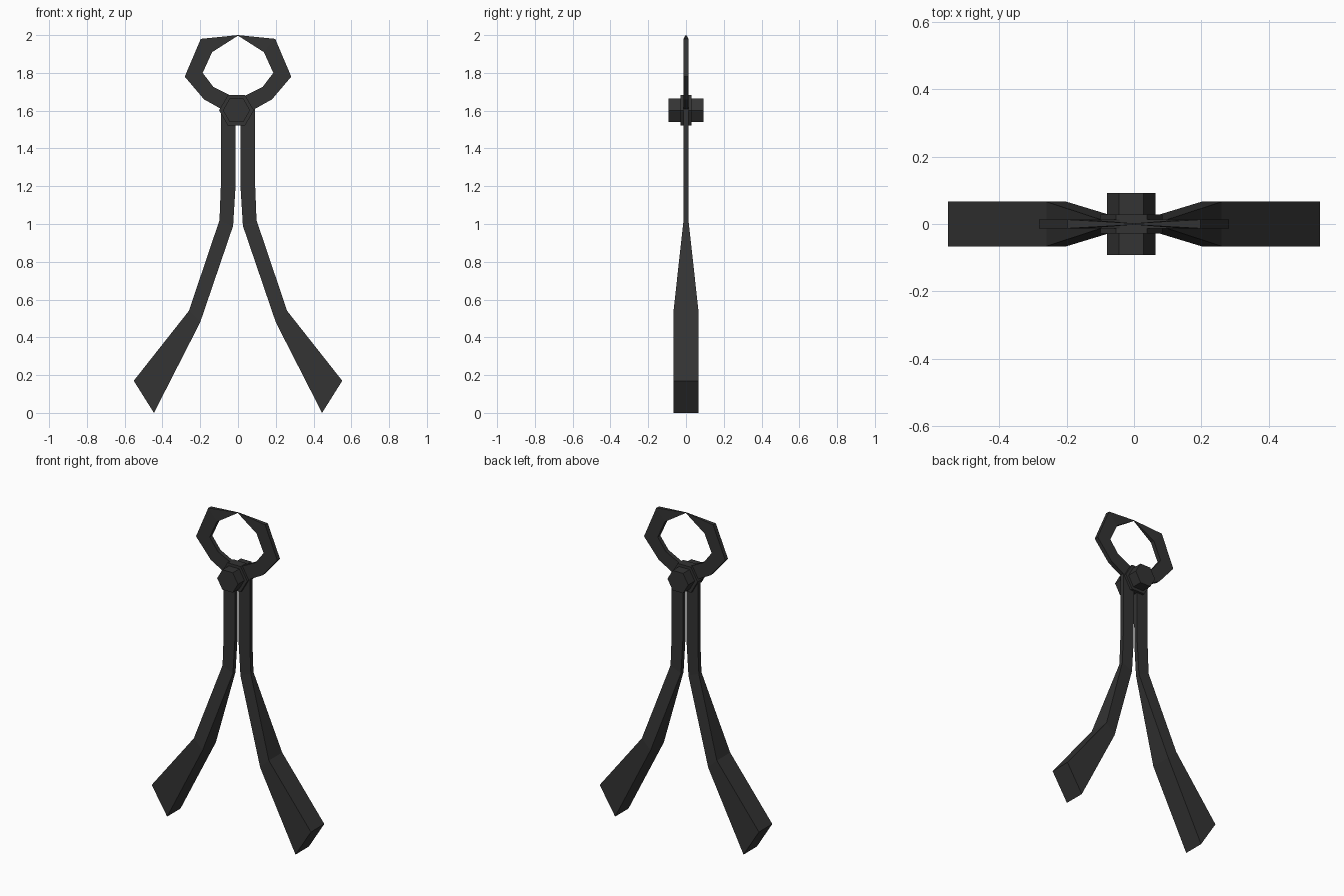
import bpy, bmesh, math
from mathutils import Matrix

old = bpy.data.objects.get("Cube")
if old:
    bpy.data.objects.remove(old, do_unlink=True)

iron = bpy.data.materials.new("dark_iron")
iron.use_nodes = True
colour = (0.033, 0.033, 0.033, 1)
iron.diffuse_color = colour
iron.node_tree.nodes["Principled BSDF"].inputs["Base Color"].default_value = colour


def finish(name, bm):
    bmesh.ops.recalc_face_normals(bm, faces=bm.faces)
    mesh = bpy.data.meshes.new(name)
    bm.to_mesh(mesh)
    bm.free()
    mesh.materials.append(iron)
    obj = bpy.data.objects.new(name, mesh)
    bpy.context.collection.objects.link(obj)
    return obj


# Arm stations from handle end to jaw tip: inner (x, z), outer (x, z), half depth
STATIONS = [
    ((0.445, 0.0), (0.552, 0.17), 0.066),
    ((0.20, 0.48), (0.26, 0.54), 0.066),
    ((0.026, 0.99), (0.098, 1.02), 0.013),
    ((0.013, 1.20), (0.091, 1.20), 0.013),
    ((0.012, 1.666), (0.091, 1.61), 0.013),
    ((0.13, 1.725), (0.18, 1.66), 0.013),
    ((0.187, 1.80), (0.282, 1.78), 0.013),
    ((0.137, 1.91), (0.197, 1.98), 0.013),
    ((0.0, 1.997), (0.0, 2.0), 0.002),
]


def arm(name, side):
    """Loft a four-sided bar through the stations."""
    bm = bmesh.new()
    rings = []
    for inner, outer, d in STATIONS:
        corners = [(inner, -d), (outer, -d), (outer, d), (inner, d)]
        rings.append([bm.verts.new((side * p[0], y, p[1])) for p, y in corners])
    for a, b in zip(rings, rings[1:]):
        for i in range(4):
            j = (i + 1) % 4
            bm.faces.new((a[i], a[j], b[j], b[i]))
    bm.faces.new(rings[0])
    bm.faces.new(rings[-1])
    return finish(name, bm)


def hexagon(name, radius, depth):
    """Six-sided prism along y with flat top and bottom."""
    bm = bmesh.new()
    spin = Matrix.Rotation(math.pi / 2, 4, "X") @ Matrix.Rotation(math.pi / 2, 4, "Z")
    bmesh.ops.create_cone(bm, cap_ends=True, segments=6, radius1=radius,
                          radius2=radius, depth=depth,
                          matrix=Matrix.Translation((-0.008, 0, 1.602)) @ spin)
    # Put corners on the x axis whichever way the primitive starts
    if max(v.co.x for v in bm.verts) + 0.008 < radius * 0.95:
        bmesh.ops.rotate(bm, verts=bm.verts, cent=(-0.008, 0, 1.602),
                         matrix=Matrix.Rotation(math.pi / 6, 3, "Y"))
    return finish(name, bm)


arm("left_arm", 1)
arm("right_arm", -1)

# Pivot hardware
hexagon("pivot_collar", 0.092, 0.056)
hexagon("pivot_bolt", 0.072, 0.184)
